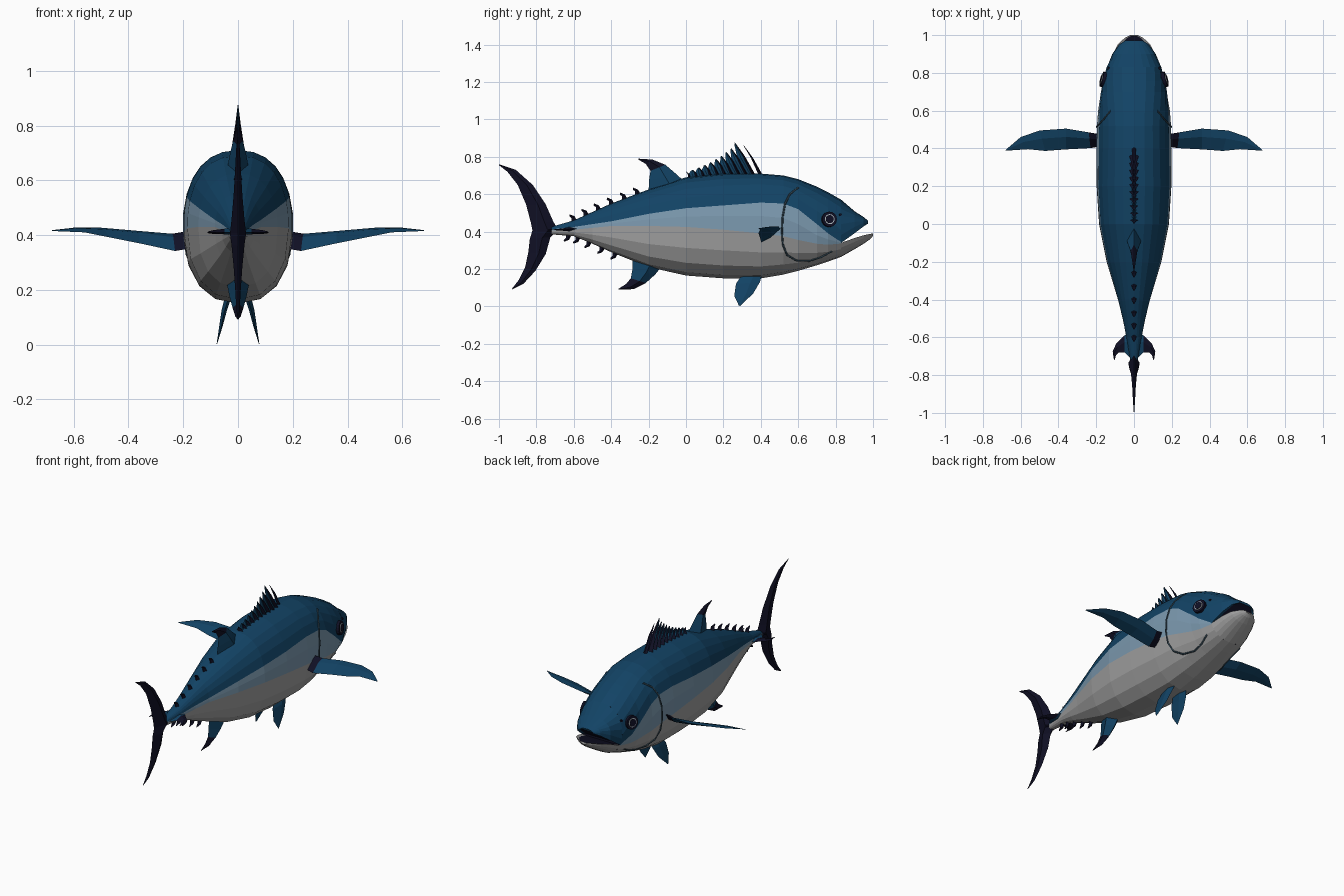
import bpy, bmesh, math
from mathutils import Vector

cube = bpy.data.objects.get("Cube")
if cube:
    bpy.data.objects.remove(cube, do_unlink=True)


def material(name, rgb):
    mat = bpy.data.materials.new(name)
    mat.use_nodes = True
    mat.diffuse_color = (*rgb, 1)
    bsdf = next(n for n in mat.node_tree.nodes if n.type == 'BSDF_PRINCIPLED')
    bsdf.inputs["Base Color"].default_value = (*rgb, 1)
    return mat


NAVY = material("navy back", (.006, .056, .13))
BLUE = material("pale blue flank", (.2, .32, .43))
GREY = material("grey belly", (.36, .36, .36))
DARK = material("dark fin", (.005, .005, .018))
LINE = material("gill line", (.03, .06, .085))
EYE = material("iris", (.45, .52, .56))
X, Z = Vector((1, 0, 0)), Vector((0, 0, 1))
POWER = 2.3


def loft(name, rings, mats, rule=lambda i, j: 0, caps=(0, 0)):
    """Skin a row of closed rings; rule picks the material of each face."""
    bm = bmesh.new()
    rows = [[bm.verts.new(p) for p in ring] for ring in rings]
    n = len(rows[0])
    for i in range(len(rows) - 1):
        for j in range(n):
            k = (j + 1) % n
            f = bm.faces.new((rows[i][j], rows[i][k], rows[i + 1][k], rows[i + 1][j]))
            f.material_index = rule(i, j)
    for row, m in zip((rows[0], rows[-1]), caps):
        bm.faces.new(row).material_index = m
    bmesh.ops.recalc_face_normals(bm, faces=bm.faces)
    mesh = bpy.data.meshes.new(name)
    bm.to_mesh(mesh)
    bm.free()
    for m in mats:
        mesh.materials.append(m)
    obj = bpy.data.objects.new(name, mesh)
    bpy.context.collection.objects.link(obj)
    return obj


def arc(y, w, c, hi, lo, cuts, counts):
    """One side of a rounded section, split at the given heights."""
    def angle(z):
        s = (z - c) / (hi - c if z > c else c - lo)
        return math.asin(math.copysign(min(abs(s), 1) ** (POWER / 2), s))

    def point(t):
        s = math.sin(t)
        r = math.copysign(abs(s) ** (2 / POWER), s)
        x = w * max(math.cos(t), 0) ** (2 / POWER)
        return Vector((x, y, c + r * (hi - c if s > 0 else c - lo)))

    t = [angle(z) for z in cuts]
    pts = [point(t[0])]
    for a, b, n in zip(t, t[1:], counts):
        pts += [point(a + (b - a) * (i + 1) / n) for i in range(n)]
    return pts


def full_ring(side):
    return side + [Vector((-p.x, p.y, p.z)) for p in reversed(side) if p.x > 1e-4]


# Body stations: y, top, bottom, half width, back edge, flank edge
STATIONS = [
    (-.72, .425, .385, .02, .412, .405), (-.6, .46, .375, .04, .425, .41),
    (-.5, .505, .335, .06, .44, .42), (-.4, .55, .29, .085, .455, .43),
    (-.2, .625, .21, .145, .495, .43), (0, .69, .165, .185, .525, .425),
    (.2, .71, .15, .198, .54, .41), (.4, .71, .15, .2, .555, .39),
    (.52, .7, .17, .197, .55, .375), (.6, .68, .19, .19, .52, .355),
    (.7, .64, .22, .175, .44, .335), (.76, .61, .24, .165, .39, .33),
    (.83, .57, .265, .145, .344, .336)]


def station(y):
    for a, b in zip(STATIONS, STATIONS[1:]):
        if y <= b[0]:
            break
    f = (y - a[0]) / (b[0] - a[0])
    return [p + (q - p) * f for p, q in zip(a, b)]


def surface(y, z, out=0):
    _, hi, lo, w, _, _ = station(y)
    s = min(abs(2 * z - hi - lo) / (hi - lo), 1)
    return Vector((w * (1 - s ** POWER) ** (1 / POWER) + out, y, z))


def body_rule(i, j):
    s = min(j, 21 - j)
    return 0 if s < 5 else 1 if s < 7 else 2


loft("body", [full_ring(arc(y, w, (hi + lo) / 2, hi, lo, (hi, a, b, lo), (5, 2, 4)))
              for y, hi, lo, w, a, b in STATIONS],
     [NAVY, BLUE, GREY, DARK], body_rule, (0, 3))


# Jaws: each is the head section trimmed at its mouth line, with a dark lining
def lining(p, dz):
    return Vector((p.x * .82, p.y - .004, p.z + dz))


upper, lower = [], []
for y, hi, mouth, w in [(.83, .57, .34, .145), (.9, .51, .39, .115),
                        (.95, .477, .428, .08), (.972, .46, .442, .045)]:
    c = mouth + .0775 * (.972 - y) / .142
    side = arc(y, w, c, hi, mouth - .075, (hi, mouth), (7,))
    upper.append(full_ring(side + [lining(side[-1], .006)]))
for y, lo, mouth, w in [(.83, .265, .34, .145), (.9, .305, .365, .118),
                        (.95, .335, .38, .09), (.985, .36, .388, .05), (1, .377, .39, .02)]:
    c = mouth + .0775 * (1 - y) / .17
    side = arc(y, w, c, mouth + .23, lo, (mouth, lo), (5,))
    lower.append(full_ring([lining(side[0], -.004)] + side))
loft("upper_jaw", upper, [NAVY, DARK], lambda i, j: int(j == 8))
loft("lower_jaw", lower, [GREY, DARK], lambda i, j: int(j == len(lower[0]) - 1))


def fin(name, lead, trail, thick, mats, axis=X, rule=lambda i, j: 0):
    """Lens-shaped fin between a leading and a trailing edge."""
    rings = []
    for a, b, t in zip(lead, trail, thick):
        mid = a.lerp(b, .4)
        rings.append([a, mid + axis * t, b, mid - axis * t])
    return loft(name, rings, mats, rule)


def yz(*pairs):
    return [Vector((0, y, z)) for y, z in pairs]


# Tail lobes
fin("tail_upper_lobe",
    yz((-.68, .4), (-.71, .455), (-.75, .545), (-.82, .65), (-.91, .73), (-1, .76)),
    yz((-.82, .4), (-.83, .45), (-.855, .545), (-.9, .65), (-.955, .72), (-1, .755)),
    (.03, .024, .016, .01, .006, .001), [DARK])
fin("tail_lower_lobe",
    yz((-.68, .41), (-.725, .37), (-.75, .28), (-.805, .19), (-.87, .12), (-.93, .09)),
    yz((-.82, .41), (-.835, .36), (-.843, .29), (-.86, .21), (-.895, .14), (-.93, .095)),
    (.03, .024, .016, .01, .006, .001), [DARK])

# Second dorsal and anal fins, dark towards the tip
tip_rule = lambda i, j: int(i > 1)
fin("second_dorsal_fin",
    yz((0, .66), (-.055, .71), (-.11, .757), (-.18, .785), (-.255, .79)),
    yz((-.2, .61), (-.198, .67), (-.19, .725), (-.215, .762), (-.255, .785)),
    (.04, .03, .018, .01, .001), [NAVY, DARK], X, tip_rule)
fin("anal_fin",
    yz((-.11, .24), (-.165, .17), (-.215, .125), (-.28, .092), (-.36, .09)),
    yz((-.285, .25), (-.287, .195), (-.295, .15), (-.32, .12), (-.36, .095)),
    (.045, .032, .02, .01, .001), [NAVY, DARK], X, tip_rule)

# First dorsal fin: raked spines with webs between them
heights = [.15, .165, .135, .115, .095, .078, .064, .052, .042, .034, .028]
spines = []
for i, h in enumerate(heights):
    y = .4 - .038 * i
    root = Vector((0, y, station(y)[1] - .01))
    tip = root + Vector((0, -.6 * h, h + .01))
    back = Vector((0, .011, 0))
    bend = root.lerp(tip, .6) + back
    fin(f"dorsal_spine_{i}", [root + back, bend, tip], [root - back, bend - back, tip - back * .3],
        (.026 if i else .012, .01, .001), [DARK])
    spines.append((root, tip))
for i in range(1, len(spines) - 1):
    (r, t), (r2, t2) = spines[i], spines[i + 1]
    fin(f"dorsal_web_{i}", [r, r.lerp(t, .55), t], [r2, r2.lerp(t2, .6), t.lerp(t2, .25)],
        (.014, .007, .001), [NAVY])

# Finlets along the back and belly of the tail stem
for name, row, up, ys in (("upper_finlet", 1, 1, (-.26, -.33, -.4, -.47, -.535, -.6)),
                          ("lower_finlet", 2, -1, (-.38, -.45, -.52, -.58, -.63))):
    for i, y in enumerate(ys):
        z = station(y)[row] - .008 * up
        fin(f"{name}_{i}", yz((y + .02, z), (y + .004, z + .03 * up), (y - .022, z + .04 * up)),
            yz((y - .012, z), (y - .012, z + .02 * up), (y - .024, z + .03 * up)),
            (.016, .011, .003), [DARK])


# Paired parts
def paired(points, s):
    return [Vector((x * s, y, z)) for x, y, z in points]


GILL = [(.6, .635), (.555, .6), (.53, .55), (.517, .48), (.513, .4), (.518, .33),
        (.54, .275), (.59, .245), (.66, .243), (.72, .262), (.78, .295)]

for label, s in (("left", 1), ("right", -1)):
    fin(f"{label}_pectoral_fin",
        paired([(.18, .475, .415), (.24, .485, .405), (.36, .505, .415), (.5, .495, .427),
                (.6, .46, .427), (.68, .392, .418)], s),
        paired([(.18, .41, .35), (.23, .402, .342), (.36, .395, .37), (.47, .387, .392),
                (.56, .396, .41), (.68, .388, .415)], s),
        (.014, .013, .011, .008, .005, .001), [DARK, NAVY], Z, lambda i, j: int(i > 0))
    fin(f"{label}_pelvic_fin",
        paired([(.035, .41, .18), (.05, .395, .13), (.063, .36, .07), (.077, .29, .002)], s),
        paired([(.035, .3, .17), (.05, .267, .12), (.063, .258, .055), (.077, .283, .004)], s),
        (.012, .01, .006, .001), [NAVY])
    fin(f"{label}_tail_keel",
        paired([(.01, -.56, .415), (.05, -.59, .415), (.095, -.635, .412), (.113, -.675, .41),
                (.106, -.72, .41)], s),
        paired([(.01, -.72, .41), (.05, -.68, .41), (.08, -.68, .41), (.095, -.695, .41),
                (.103, -.72, .41)], s),
        (.014, .01, .007, .004, .001), [DARK, NAVY], Z, lambda i, j: int(i == 0))

    # Gill cover edge
    curve = bpy.data.curves.new(f"{label}_gill_edge", 'CURVE')
    curve.dimensions = '3D'
    curve.bevel_depth = .005
    curve.bevel_resolution = 1
    line = curve.splines.new('POLY')
    line.points.add(len(GILL) - 1)
    for p, (y, z) in zip(line.points, GILL):
        v = surface(y, z)
        p.co = (v.x * s, v.y, v.z, 1)
    curve.materials.append(LINE)
    bpy.context.collection.objects.link(bpy.data.objects.new(curve.name, curve))

    # Eye discs and nostril, facing out of the head
    normal = Vector((s, .28, .12)).normalized()
    for part, y, z, r, out, mat in (("eye_rim", .765, .465, .041, 0, DARK),
                                    ("iris", .765, .465, .027, .003, EYE),
                                    ("pupil", .765, .465, .022, .006, DARK),
                                    ("nostril", .825, .49, .007, -.005, DARK)):
        v = surface(y, z)
        v.x *= s
        bpy.ops.mesh.primitive_cylinder_add(vertices=16, radius=r, depth=.02,
                                            location=v + normal * out)
        disc = bpy.context.object
        disc.name = f"{label}_{part}"
        disc.rotation_euler = normal.to_track_quat('Z', 'Y').to_euler()
        disc.data.materials.append(mat)
